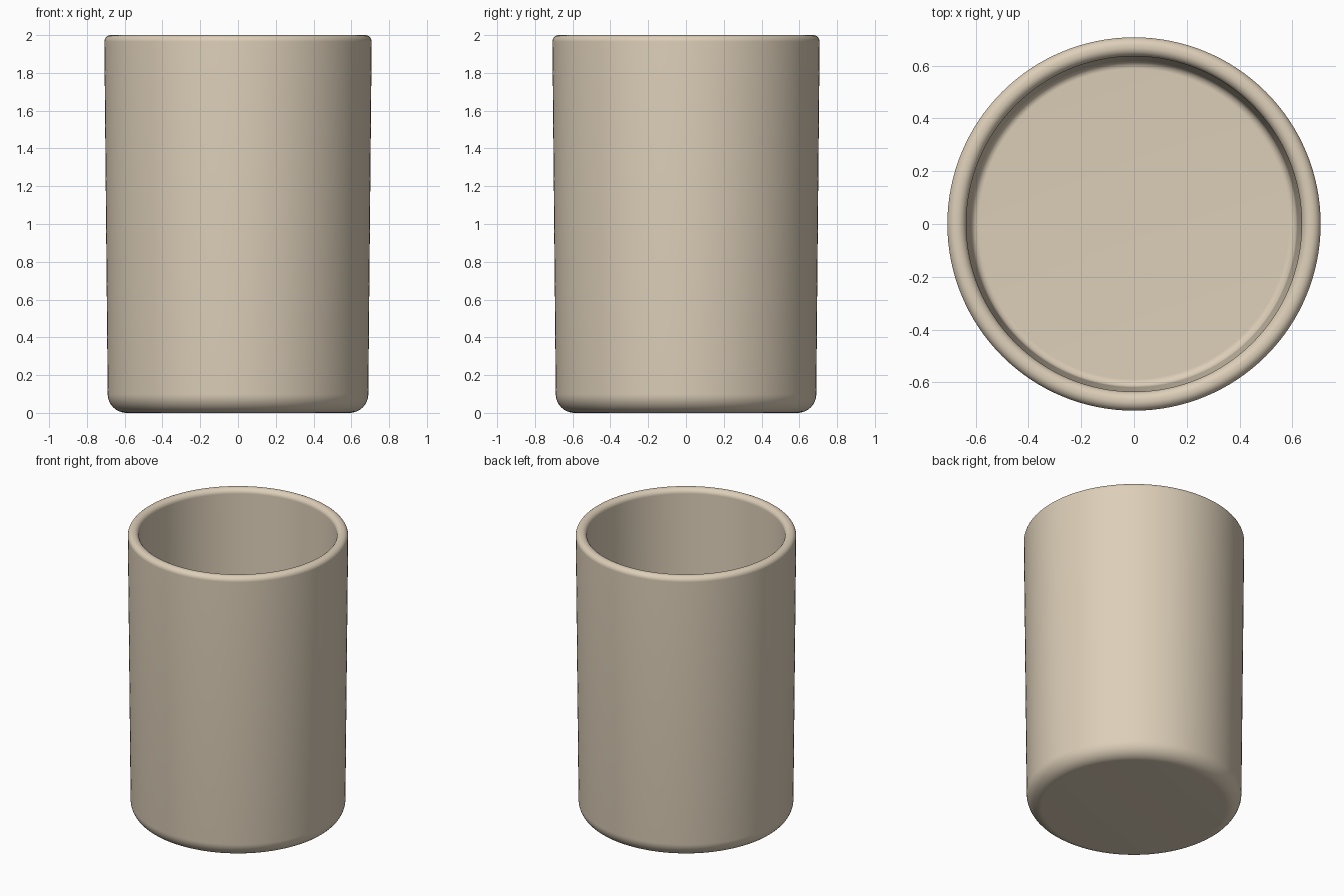
import bpy, bmesh, math
from mathutils import Vector

if "Cube" in bpy.data.objects:
    bpy.data.objects.remove(bpy.data.objects["Cube"])

SEGMENTS = 128


def fillet(prev, corner, nxt, radius, steps):
    """Arc points rounding a profile corner."""
    p, c, n = Vector(prev), Vector(corner), Vector(nxt)
    a, b = (p - c).normalized(), (n - c).normalized()
    half = a.angle(b) / 2
    centre = c + (a + b).normalized() * (radius / math.sin(half))
    start = c + a * (radius / math.tan(half)) - centre
    end = c + b * (radius / math.tan(half)) - centre
    return [centre + start.lerp(end, i / steps).normalized() * radius
            for i in range(steps + 1)]


# Profile corners: (radius, height, fillet radius), from outer base to inner floor
corners = [(0, 0, 0), (0.689, 0, 0.10), (0.708, 2.0, 0.034),
           (0.636, 2.0, 0.034), (0.618, 0.07, 0.03), (0, 0.07, 0)]
profile = [Vector(corners[0][:2])]
for before, corner, after in zip(corners, corners[1:], corners[2:]):
    profile += fillet(before[:2], corner[:2], after[:2], corner[2], 10)
profile.append(Vector(corners[-1][:2]))

# Lathe the cup body around z
bm = bmesh.new()
verts = [bm.verts.new((p.x, 0, p.y)) for p in profile]
edges = [bm.edges.new(pair) for pair in zip(verts, verts[1:])]
bmesh.ops.spin(bm, geom=verts + edges, cent=(0, 0, 0), axis=(0, 0, 1),
               angle=math.tau, steps=SEGMENTS, use_duplicate=False)
bmesh.ops.remove_doubles(bm, verts=bm.verts, dist=1e-5)
bmesh.ops.recalc_face_normals(bm, faces=bm.faces)
mesh = bpy.data.meshes.new("cup")
bm.to_mesh(mesh)
bm.free()

# Beige ceramic
ceramic = bpy.data.materials.new("beige_ceramic")
ceramic.diffuse_color = (0.72, 0.62, 0.48, 1)
ceramic.use_nodes = True
ceramic.node_tree.nodes["Principled BSDF"].inputs["Base Color"].default_value = ceramic.diffuse_color
mesh.materials.append(ceramic)

cup = bpy.data.objects.new("cup", mesh)
bpy.context.collection.objects.link(cup)
bpy.context.view_layer.objects.active = cup
cup.select_set(True)
bpy.ops.object.shade_smooth_by_angle(angle=math.radians(30))
